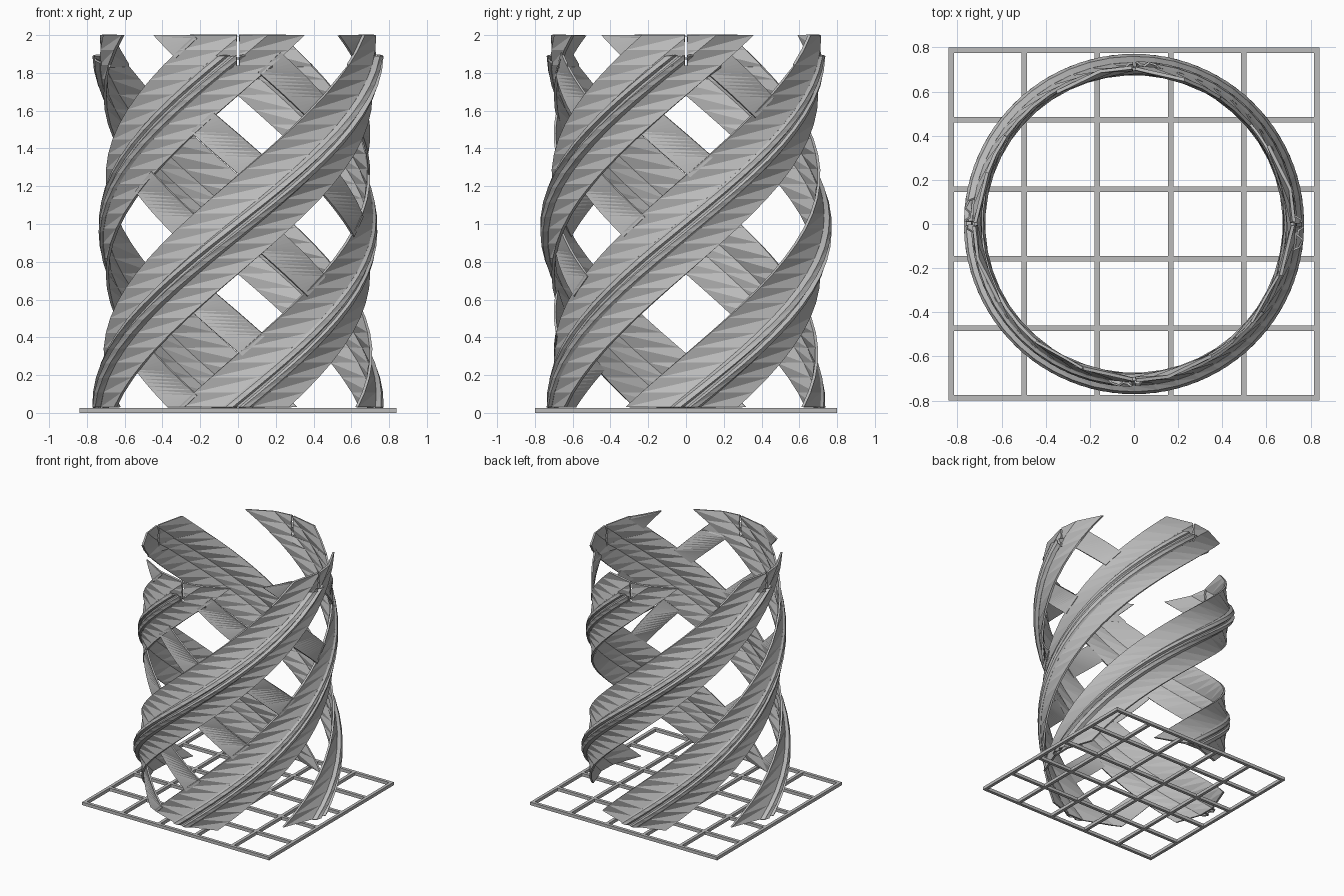
import bpy, bmesh, math

if "Cube" in bpy.data.objects:
    bpy.data.objects.remove(bpy.data.objects["Cube"], do_unlink=True)

PITCH = 0.945            # climb of a band per quarter turn
Z_LOW, Z_HIGH, ROW = 0.03, 2.0, 0.0788
SLOT_Z, SLOT_HALF = 1.84, 0.008
GAP_LOW, GAP_HIGH = 0.33, 0.78     # gap between main bands, in pitches

grey = bpy.data.materials.new("plain grey")
grey.use_nodes = True
grey.diffuse_color = (0.5, 0.5, 0.5, 1)
grey.node_tree.nodes["Principled BSDF"].inputs["Base Color"].default_value = (0.5, 0.5, 0.5, 1)


def finish(bm, name):
    mesh = bpy.data.meshes.new(name)
    bm.to_mesh(mesh)
    bm.free()
    obj = bpy.data.objects.new(name, mesh)
    bpy.context.collection.objects.link(obj)
    mesh.materials.append(grey)
    return obj


def bisect(bm, faces, co, no, clear=False):
    geom = set(faces)
    for f in faces:
        geom.update(f.edges)
        geom.update(f.verts)
    bmesh.ops.bisect_plane(bm, geom=list(geom), plane_co=co, plane_no=no, clear_outer=clear)


def cut_slots(bm):
    """Narrow vertical slots in the rim, one each quarter turn."""
    for nx, ny in ((1, 0), (0, 1)):
        for co, no in (((nx * SLOT_HALF, ny * SLOT_HALF, 0), (nx, ny, 0)),
                       ((-nx * SLOT_HALF, -ny * SLOT_HALF, 0), (nx, ny, 0)),
                       ((0, 0, SLOT_Z), (0, 0, 1))):
            bisect(bm, [f for f in bm.faces if max(v.co.z for v in f.verts) > SLOT_Z], co, no)
        doomed = []
        for f in bm.faces:
            c = f.calc_center_median()
            if c.z > SLOT_Z and abs(c.x * nx + c.y * ny) < SLOT_HALF:
                doomed.append(f)
        bmesh.ops.delete(bm, geom=doomed, context='FACES')


def wall_point(bm, turn, z, radius):
    angle = turn * math.pi / 2
    return bm.verts.new((radius * math.sin(angle), -radius * math.cos(angle), z))


def sheet(name, bm, grid, thickness):
    """Join rows of points with long triangles and thicken them inward."""
    for low, high in zip(grid, grid[1:]):
        for c in range(len(low) - 1):
            bm.faces.new((low[c], low[c + 1], high[c]))
            bm.faces.new((low[c + 1], high[c + 1], high[c]))
    bmesh.ops.remove_doubles(bm, verts=bm.verts, dist=0.0005)
    bm.normal_update()
    for f in bm.faces:
        c = f.calc_center_median()
        if f.normal.x * c.x + f.normal.y * c.y < 0:
            f.normal_flip()
    bisect(bm, bm.faces[:], (0, 0, Z_LOW), (0, 0, -1), True)
    bisect(bm, bm.faces[:], (0, 0, Z_HIGH), (0, 0, 1), True)
    cut_slots(bm)
    if not bm.faces:
        bm.free()
        return
    mod = finish(bm, name).modifiers.new("thickness", 'SOLIDIFY')
    mod.thickness = thickness
    mod.offset = -1


def helix_band(name, start, profile, z_top, thickness):
    """Band swept up a helix; profile holds (offset across, radius) pairs."""
    bm = bmesh.new()
    rows = math.ceil((z_top - Z_LOW) / ROW - 0.01)
    grid = []
    for r in range(rows + 1):
        z = Z_LOW + (z_top - Z_LOW) * r / rows
        grid.append([wall_point(bm, z / PITCH - start - across, z, rad) for across, rad in profile])
    sheet(name, bm, grid, thickness)


def cross_strip(name, channel, b, width):
    """Short strip bridging the gap, climbing the other way round."""
    bm = bmesh.new()
    low, high = GAP_LOW - 0.03, GAP_HIGH + 0.03
    rows = round((high - low + width) * PITCH / ROW * 2)
    grid = []
    for r in range(rows + 1):
        t = low + (high - low + width) * r / rows
        row = []
        for shift in (0, width):
            a = channel + min(max(t - shift, low), high)
            row.append(wall_point(bm, (b + shift - a) / 2, (a + b + shift) / 2 * PITCH, 0.7))
        grid.append(row)
    sheet(name, bm, grid, 0.012)


# Wide main bands, alternately further out, each with a grooved double ridge
RIDGE = [(-0.07, 0), (-0.055, 0.7), (-0.022, 1), (-0.008, 0.4),
         (0.008, 0.4), (0.022, 1), (0.055, 0.7), (0.07, 0)]
for i in range(4):
    edge, foot, peak = ((0.7, 0.716, 0.738), (0.712, 0.732, 0.771))[i % 2]
    helix_band(f"main_band_{i + 1}", i + 0.055,
               [(-0.275, edge), (-0.08, foot), (0.05, foot), (0.275, edge)], Z_HIGH, 0.015)
    helix_band(f"ridge_{i + 1}", i + 0.035,
               [(x, foot + h * (peak - foot)) for x, h in RIDGE], 1.89, 0.01)

# Short cross strips; each gap repeats its neighbour's pattern a quarter turn on
STRIP = 0.222
for channel in range(4):
    for n in range(6):
        middle = channel + 0.785 - 1 + n * 2 / 3
        for lap in (-4, 0, 4):
            # the same gap is met again one full turn further along
            a_shift = channel - lap
            b_shift = middle + lap - STRIP / 2
            lowest = (a_shift + GAP_LOW + b_shift) / 2 * PITCH
            if lap == 0 or Z_LOW - 0.4 < lowest < Z_HIGH and abs(lap) > 4:
                cross_strip(f"cross_strip_{channel + 1}_{n + 1}", a_shift, b_shift, STRIP)

# Open grid of bars under the tower
BAR, HALF_X, HALF_Y = 0.025, 0.84, 0.80


def bar(name, x, y, sx, sy):
    bm = bmesh.new()
    bmesh.ops.create_cube(bm, size=1)
    bmesh.ops.scale(bm, vec=(sx, sy, BAR), verts=bm.verts)
    bmesh.ops.translate(bm, vec=(x, y, BAR / 2), verts=bm.verts)
    finish(bm, name)


for i in range(6):
    t = i / 5 * 2 - 1
    bar(f"base_bar_lengthwise_{i + 1}", t * (HALF_X - BAR / 2), 0, BAR, 2 * HALF_Y)
    bar(f"base_bar_crosswise_{i + 1}", 0, t * (HALF_Y - BAR / 2), 2 * HALF_X, BAR)
